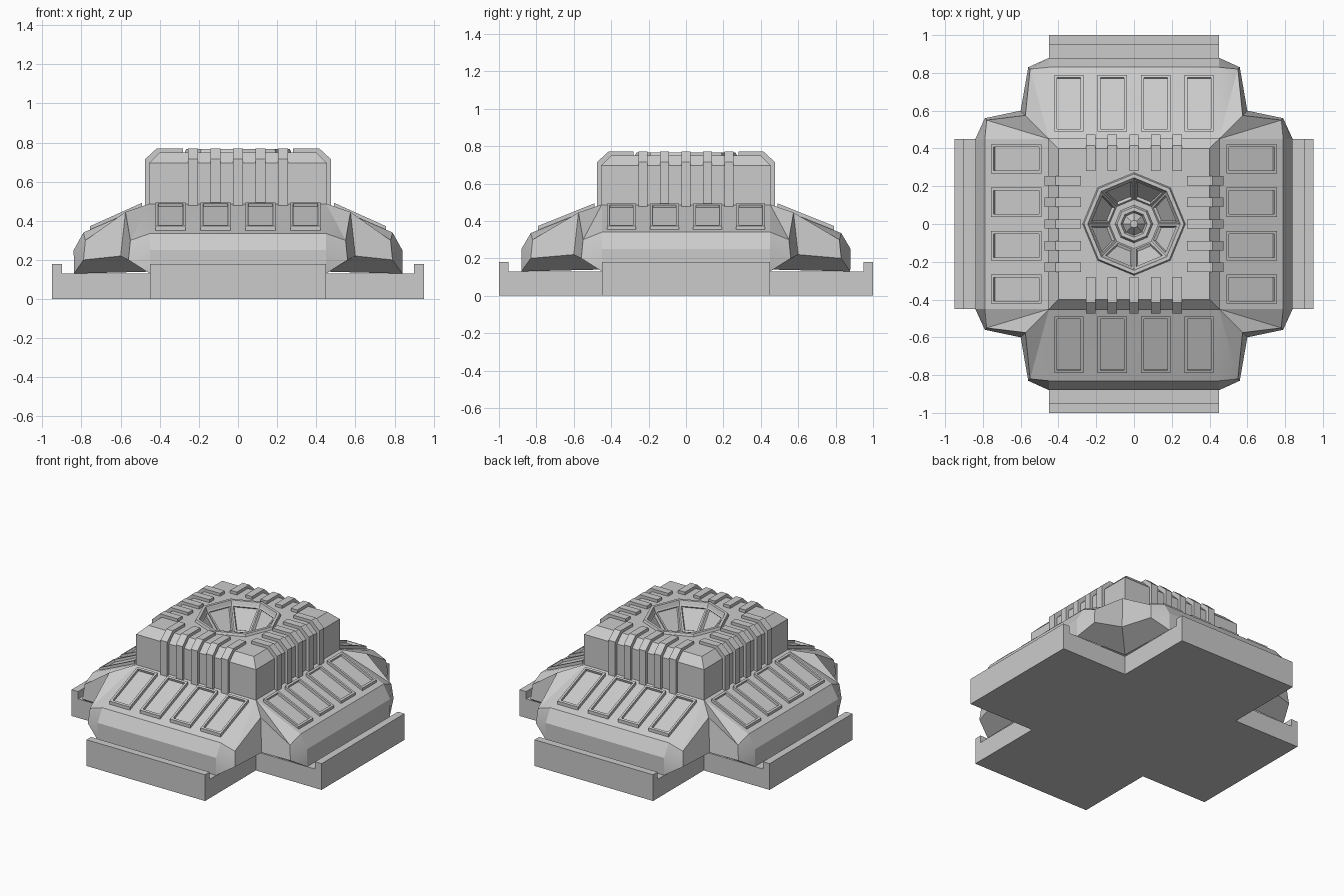
import bpy, bmesh, math
from mathutils import Matrix, Vector

cube = bpy.data.objects.get("Cube")
if cube:
    bpy.data.objects.remove(cube, do_unlink=True)

GREY = (0.6, 0.6, 0.6, 1)
mat = bpy.data.materials.new("plain_grey")
mat.use_nodes = True
mat.diffuse_color = GREY
mat.node_tree.nodes["Principled BSDF"].inputs["Base Color"].default_value = GREY


def finish(name, bm):
    bmesh.ops.remove_doubles(bm, verts=bm.verts, dist=0.0005)
    bmesh.ops.recalc_face_normals(bm, faces=bm.faces)
    mesh = bpy.data.meshes.new(name)
    bm.to_mesh(mesh)
    bm.free()
    mesh.materials.append(mat)
    ob = bpy.data.objects.new(name, mesh)
    bpy.context.collection.objects.link(ob)
    return ob


def loft(bm, rings, cap_start=True, cap_end=True):
    """Skin closed rings of equal length; returns the side faces per band."""
    vs = [[bm.verts.new(p) for p in r] for r in rings]
    n = len(vs[0])
    bands = [[bm.faces.new((a[i], a[(i + 1) % n], b[(i + 1) % n], b[i]))
              for i in range(n)] for a, b in zip(vs, vs[1:])]
    if cap_start:
        bm.faces.new(vs[0])
    if cap_end:
        bm.faces.new(vs[-1])
    return bands


def prism(name, outline, lo, hi, place):
    """Extrude a 2D outline from lo to hi; place maps (u, v, w) to a point."""
    bm = bmesh.new()
    loft(bm, [[place(u, v, w) for u, v in outline] for w in (lo, hi)])
    return finish(name, bm)


# Cross-shaped plinth with an upstanding lip at the end of each arm
AX, AY, HW = 0.95, 1.0, 0.45
quarter = [(HW, -AY), (HW, -HW), (AX, -HW)]
cross = (quarter + [(x, -y) for x, y in reversed(quarter)]
         + [(-x, -y) for x, y in quarter] + [(-x, y) for x, y in reversed(quarter)])
prism("plinth", cross, 0, 0.13, lambda u, v, w: (u, v, w))
LIP = [(0, 0.1), (0.05, 0.1), (0.05, 0.18), (0, 0.18)]
for s, side in ((-1, "front"), (1, "back")):
    prism(side + "_lip", LIP, -HW, HW, lambda u, v, w: (w, s * (AY - u), v))
for s, side in ((-1, "right"), (1, "left")):
    prism(side + "_lip", LIP, -HW, HW, lambda u, v, w: (s * (AX - u), w, v))

# Four-winged sloping body: each ring is one corner mirrored round the centre
corner_rings = [
    [(.45, .88, .13), (.449, .878, .13), (.45, .45, .14), (.838, .449, .13), (.84, .45, .13)],
    [(.45, .88, .25), (.56, .83, .20), (.60, .60, .22), (.79, .56, .20), (.84, .45, .25)],
    [(.45, .83, .335), (.55, .82, .30), (.575, .575, .445), (.78, .55, .30), (.79, .45, .34)],
    [(.45, .45, .488)] * 5,
]


def four_way(pts):
    back = pts[::-1]
    return ([(x, -y, z) for x, y, z in pts] + [(x, y, z) for x, y, z in back]
            + [(-x, y, z) for x, y, z in pts] + [(-x, -y, z) for x, y, z in back])


bm = bmesh.new()
loft(bm, [four_way(r) for r in corner_rings], False, False)
bmesh.ops.remove_doubles(bm, verts=bm.verts, dist=0.004)
bmesh.ops.dissolve_degenerate(bm, edges=bm.edges, dist=0.0005)
finish("winged_body", bm)


# Tower with chamfered top and an eight-sided well sunk into it
def square(r, z):
    return [(r * x, r * y, z) for x, y in
            ((1, 0), (1, 1), (0, 1), (-1, 1), (-1, 0), (-1, -1), (0, -1), (1, -1))]


def octagon(r, z):
    return [(r * math.cos(i * math.pi / 4), r * math.sin(i * math.pi / 4), z)
            for i in range(8)]


bm = bmesh.new()
bands = loft(bm, [square(.455, .3), square(.455, .695), square(.40, .75),
                  octagon(.272, .75), octagon(.265, .766), octagon(.245, .766),
                  octagon(.235, .74), octagon(.13, .60), octagon(.10, .60),
                  octagon(.09, .62), octagon(.07, .62), octagon(.06, .60),
                  octagon(.02, .65)])
bmesh.ops.recalc_face_normals(bm, faces=bm.faces)
# Sunken window in every wall of the well
bmesh.ops.inset_individual(bm, faces=bands[6], thickness=0.016)
bmesh.ops.inset_individual(bm, faces=bands[6], thickness=0.004, depth=-0.015)
finish("tower", bm)

# Ribs that climb each tower wall and fold over onto the roof
RIB = [(.44, .465), (.475, .465), (.475, .715), (.415, .77), (.28, .77), (.28, .73), (.44, .70)]
for side, turn in (("front", 0), ("left", 1), ("back", 2), ("right", 3)):
    rot = Matrix.Rotation(turn * math.pi / 2, 4, "Z")
    for i in range(5):
        c = (i - 2) * 0.115
        prism(f"{side}_rib_{i + 1}", RIB, c - .025, c + .025,
              lambda u, v, w: rot @ Vector((w, -u, v)))

    # Framed panels lying on the wing slope
    start, end = (.49, .79) if turn % 2 == 0 else (.49, .757)
    drop = (.488 - .335) / (.38 if turn % 2 == 0 else .34)
    for i in range(4):
        c = (i - 1.5) * 0.23
        bm = bmesh.new()
        rings = []
        for lift in (-.02, .022):
            rings.append([rot @ Vector((c + dx, -d, .488 - (d - .45) * drop + lift))
                          for dx, d in ((-.077, start), (.077, start), (.077, end), (-.077, end))])
        loft(bm, rings)
        bmesh.ops.recalc_face_normals(bm, faces=bm.faces)
        top = max(bm.faces, key=lambda f: f.calc_center_median().z + f.normal.z)
        bmesh.ops.inset_individual(bm, faces=[top], thickness=0.02)
        bmesh.ops.inset_individual(bm, faces=[top], thickness=0.002, depth=-0.016)
        finish(f"{side}_panel_{i + 1}", bm)

# Soft shading on the gently bent wing corners only
body = bpy.data.objects["winged_body"]
bpy.ops.object.select_all(action="DESELECT")
body.select_set(True)
bpy.context.view_layer.objects.active = body
bpy.ops.object.shade_smooth_by_angle(angle=math.radians(20))
